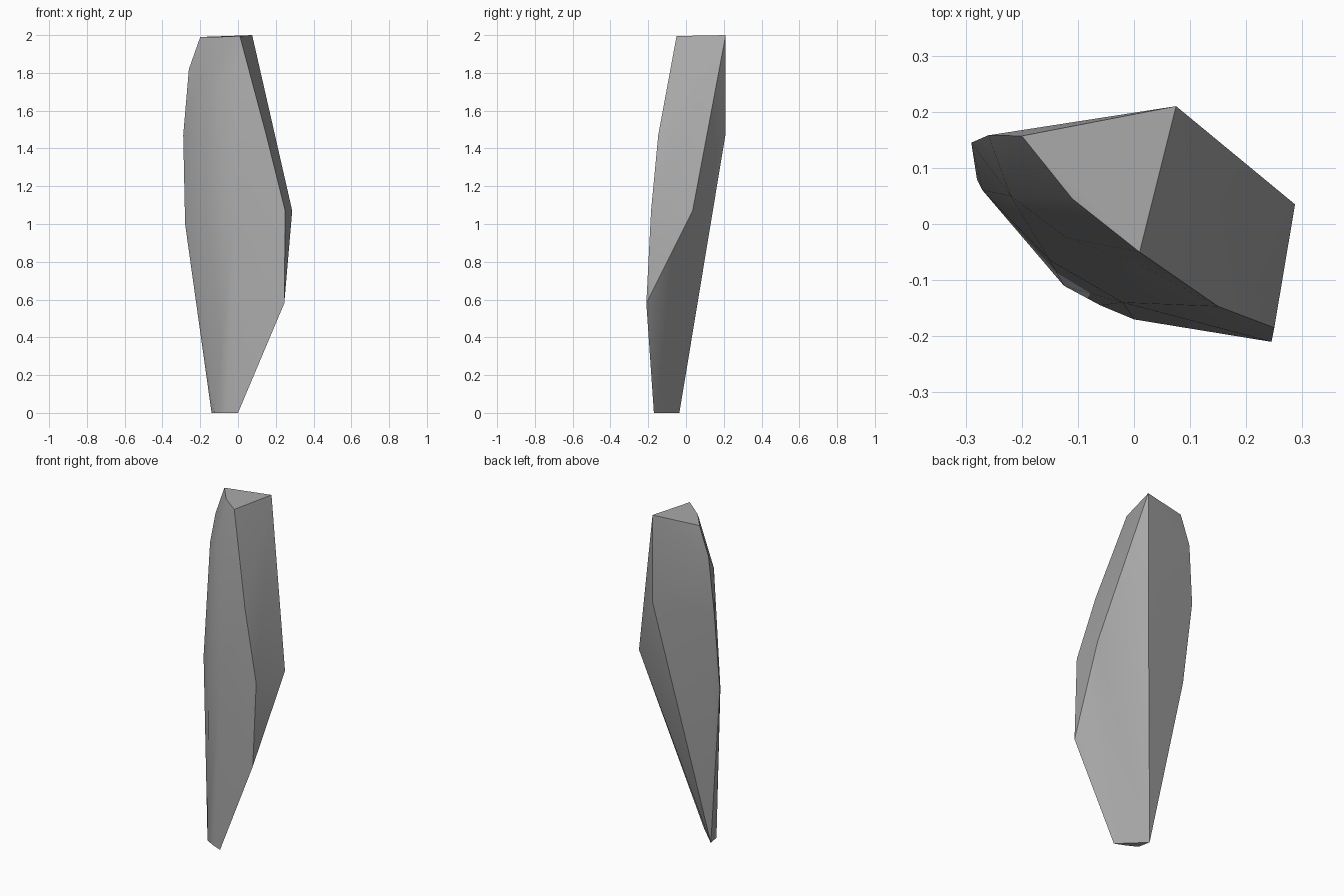
import bpy
import bmesh
import math

if "Cube" in bpy.data.objects:
    bpy.data.objects.remove(bpy.data.objects["Cube"], do_unlink=True)

# One flat stone colour
stone = bpy.data.materials.new("grey_stone")
stone.use_nodes = True
grey = (0.4, 0.4, 0.4, 1)
stone.diffuse_color = grey
stone.node_tree.nodes["Principled BSDF"].inputs["Base Color"].default_value = grey

# Corners of the shard, grouped by the feature they define
top_rim = [(0.075, 0.21, 2.0), (0.01, -0.05, 1.995), (-0.11, 0.045, 1.99), (-0.20, 0.157, 1.99)]
back_ridge = [(0.075, 0.21, 1.48), (-0.14, -0.035, 0)]
left_corners = [(0.287, 0.035, 1.07), (0.25, -0.185, 1.07), (0.245, -0.21, 0.58), (0.15, -0.147, 1.47)]
right_edge = [(-0.26, 0.158, 1.82), (-0.29, 0.145, 1.47), (-0.28, 0.08, 1.0), (-0.27, 0.06, 1.0)]
front_bulge = [(0.01, -0.072, 1.84), (-0.12, -0.025, 1.75), (-0.22, 0.05, 1.7),
               (-0.15, -0.065, 1.0), (-0.02, -0.14, 1.0)]
foot = [(0, -0.17, 0), (-0.06, -0.145, 0), (-0.125, -0.11, 0)]

# Skin the corners into one faceted solid
bm = bmesh.new()
for co in top_rim + back_ridge + left_corners + right_edge + front_bulge + foot:
    bm.verts.new(co)
hull = bmesh.ops.convex_hull(bm, input=bm.verts)
loose = [v for v in bm.verts if not v.link_faces]
bmesh.ops.delete(bm, geom=loose, context="VERTS")
bmesh.ops.dissolve_limit(bm, angle_limit=math.radians(1), verts=bm.verts, edges=bm.edges)
bmesh.ops.recalc_face_normals(bm, faces=bm.faces)

mesh = bpy.data.meshes.new("rock_shard")
bm.to_mesh(mesh)
bm.free()
mesh.materials.append(stone)
shard = bpy.data.objects.new("rock_shard", mesh)
bpy.context.collection.objects.link(shard)

# Soft bulge at the front, crisp edges elsewhere
bpy.ops.object.select_all(action="DESELECT")
shard.select_set(True)
bpy.context.view_layer.objects.active = shard
bpy.ops.object.shade_smooth_by_angle(angle=math.radians(30))
